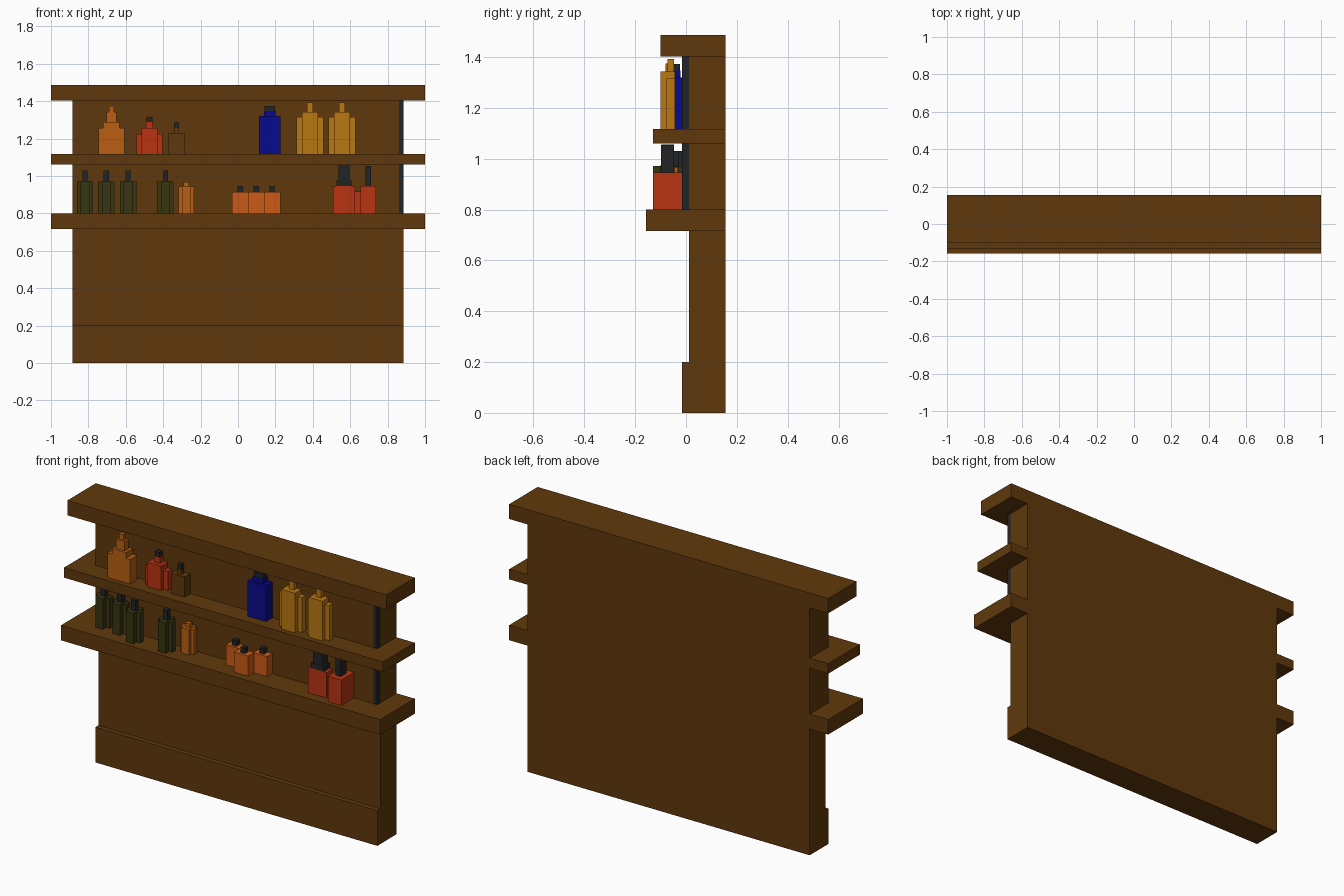
import bpy, bmesh
from mathutils import Matrix

cube = bpy.data.objects.get("Cube")
if cube:
    bpy.data.objects.remove(cube, do_unlink=True)


def material(name, rgb):
    lin = [((c / 255 + 0.055) / 1.055) ** 2.4 if c > 10 else c / 255 / 12.92 for c in rgb]
    m = bpy.data.materials.new(name)
    m.use_nodes = True
    m.diffuse_color = (*lin, 1)
    m.node_tree.nodes["Principled BSDF"].inputs["Base Color"].default_value = (*lin, 1)
    return m


WOOD = material("brown wood", (96, 57, 12))
DARK = material("charcoal", (34, 36, 38))
ORANGE = material("orange glass", (184, 94, 18))
RED = material("red glass", (184, 52, 18))
AMBER = material("amber glass", (186, 120, 18))
BLUE = material("blue glass", (10, 10, 142))
OLIVE = material("olive glass", (56, 53, 17))
TANGERINE = material("tangerine glass", (203, 91, 22))


def blocks(name, parts):
    """One object from boxes given as (material, x0, x1, y0, y1, z0, z1)."""
    mesh = bpy.data.meshes.new(name)
    bm = bmesh.new()
    mats = []
    for mat, x0, x1, y0, y1, z0, z1 in parts:
        if mat not in mats:
            mats.append(mat)
            mesh.materials.append(mat)
        mtx = Matrix.Translation(((x0 + x1) / 2, (y0 + y1) / 2, (z0 + z1) / 2)) \
            @ Matrix.Diagonal((x1 - x0, y1 - y0, z1 - z0, 1))
        new = bmesh.ops.create_cube(bm, size=1, matrix=mtx)["verts"]
        for f in {f for v in new for f in v.link_faces}:
            f.material_index = mats.index(mat)
    bm.to_mesh(mesh)
    bm.free()
    obj = bpy.data.objects.new(name, mesh)
    bpy.context.collection.objects.link(obj)
    return obj


def tier(mat, x, y, w, d, z0, z1):
    """Centred box for stacking bottle parts."""
    return (mat, x - w / 2, x + w / 2, y - d / 2, y + d / 2, z0, z1)


# Cabinet: plinth, lower panel, counter, shelf, back panel and top
BACK = 0.155
SHELF, COUNTER = 1.117, 0.80
for name, half, front, z0, z1 in [
        ("plinth", 0.884, -0.015, 0.0, 0.20),
        ("lower_panel", 0.884, 0.012, 0.20, 0.715),
        ("counter", 1.0, -0.157, 0.715, COUNTER),
        ("middle_shelf", 1.0, -0.13, 1.06, SHELF),
        ("top_board", 1.0, -0.10, 1.402, 1.486)]:
    blocks(name, [(WOOD, -half, half, front, BACK, z0, z1)])

# Back panels of the two niches, each with a dark strip on the left front edge
for name, z0, z1 in [("lower_niche", COUNTER, 1.06), ("upper_niche", SHELF, 1.402)]:
    blocks(name + "_back", [(WOOD, -0.884, 0.862, -0.015, 0.012, z0, z1),
                            (WOOD, -0.884, 0.884, 0.012, BACK, z0, z1)])
    blocks(name + "_strip", [(DARK, 0.862, 0.884, -0.016, 0.012, z0, z1)])

# Upper shelf: tall orange bottle
x, y = -0.677, -0.068
blocks("tall_orange_bottle", [
    tier(ORANGE, x, y, 0.14, 0.064, SHELF, 1.256),
    tier(ORANGE, x, y, 0.088, 0.064, 1.256, 1.288),
    tier(ORANGE, x, y, 0.054, 0.036, 1.288, 1.342),
    tier(ORANGE, x, y, 0.028, 0.024, 1.342, 1.374)])

# Red stepped bottle
x, y = -0.473, -0.034
blocks("red_stepped_bottle", [
    tier(RED, x, y, 0.14, 0.034, SHELF, 1.225),
    tier(RED, x, y, 0.086, 0.08, SHELF, 1.256),
    tier(RED, x, y, 0.038, 0.034, 1.256, 1.289),
    tier(DARK, x, y, 0.030, 0.028, 1.289, 1.316)])

# Brown bottle
x, y = -0.329, -0.044
blocks("brown_bottle", [
    tier(WOOD, x, y, 0.086, 0.052, SHELF, 1.23),
    tier(WOOD, x, y, 0.028, 0.024, 1.23, 1.256),
    tier(DARK, x, y, 0.026, 0.022, 1.256, 1.287)])

# Blue bottle
x, y = 0.17, -0.042
blocks("blue_bottle", [
    tier(BLUE, x, y, 0.116, 0.062, SHELF, 1.32),
    tier(BLUE, x, y, 0.064, 0.04, 1.32, 1.347),
    tier(DARK, x, y, 0.058, 0.036, 1.347, 1.373)])

# Pair of amber bottles with a forward rib and side wings
for i, x in enumerate((0.385, 0.556)):
    blocks(f"amber_bottle_{i + 1}", [
        tier(AMBER, x, -0.06, 0.142, 0.032, SHELF, 1.316),
        (AMBER, x - 0.043, x + 0.043, -0.10, -0.044, SHELF, 1.342),
        tier(AMBER, x, -0.06, 0.032, 0.024, 1.342, 1.393)])

# Counter: olive bottles with a cross-shaped plan
for i, (x, y) in enumerate([(-0.818, -0.03), (-0.704, -0.042), (-0.588, -0.085), (-0.388, -0.085)]):
    blocks(f"olive_bottle_{i + 1}", [
        tier(OLIVE, x, y, 0.088, 0.03, COUNTER, 0.97),
        tier(OLIVE, x, y, 0.046, 0.088, COUNTER, 0.972),
        tier(DARK, x, y, 0.028, 0.028, 0.972, 1.03)])

# Small orange bottle
x, y = -0.277, -0.045
blocks("small_orange_bottle", [
    tier(ORANGE, x, y, 0.082, 0.028, COUNTER, 0.944),
    tier(ORANGE, x, y, 0.046, 0.066, COUNTER, 0.946),
    tier(ORANGE, x, y, 0.03, 0.026, 0.946, 0.967)])

# Three squat tangerine bottles
for i, (x, y) in enumerate([(0.012, -0.036), (0.098, -0.085), (0.182, -0.034)]):
    blocks(f"squat_bottle_{i + 1}", [
        tier(TANGERINE, x, y, 0.088, 0.055, COUNTER, 0.914),
        tier(DARK, x, y, 0.028, 0.026, 0.914, 0.945)])

# Red decanter with a wide dark stopper
x, y = 0.567, -0.072
blocks("red_decanter", [
    tier(RED, x, y, 0.116, 0.055, COUNTER, 0.945),
    (RED, 0.62, 0.655, y - 0.018, y + 0.018, COUNTER, 0.918),
    tier(DARK, x, y, 0.08, 0.055, 0.945, 0.975),
    tier(DARK, x, y, 0.058, 0.05, 0.975, 1.056)])

# Deep red bottle with a slim neck
x, y = 0.697, -0.073
blocks("deep_red_bottle", [
    tier(RED, x, y, 0.084, 0.114, COUNTER, 0.945),
    tier(DARK, x, y, 0.03, 0.052, 0.945, 1.054)])
